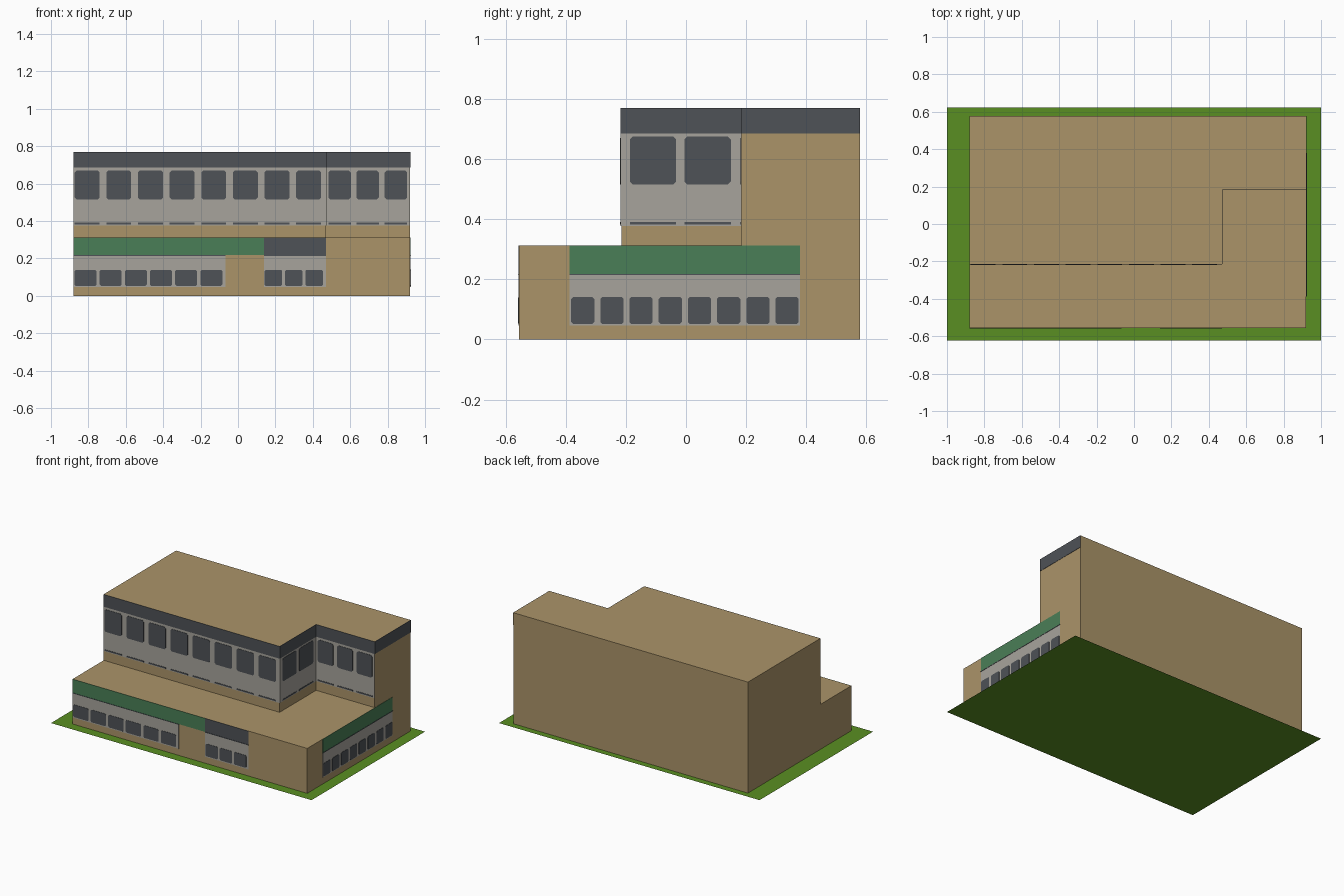
import bpy, bmesh

if "Cube" in bpy.data.objects:
    bpy.data.objects.remove(bpy.data.objects["Cube"])


def linear(c):
    c /= 255
    return c / 12.92 if c <= 0.04045 else ((c + 0.055) / 1.055) ** 2.4


def material(name, r, g, b):
    m = bpy.data.materials.new(name)
    m.diffuse_color = (linear(r), linear(g), linear(b), 1)
    m.use_nodes = True
    m.node_tree.nodes["Principled BSDF"].inputs["Base Color"].default_value = m.diffuse_color
    return m


TAN = material("tan_wall", 171, 148, 105)
DARK = material("dark_grey", 78, 82, 87)
GREY = material("light_grey", 167, 164, 156)
GREEN = material("awning_green", 74, 127, 87)
GRASS = material("grass", 90, 143, 34)


def add_object(name, bm, mat):
    mesh = bpy.data.meshes.new(name)
    bm.to_mesh(mesh)
    bm.free()
    mesh.materials.append(mat)
    ob = bpy.data.objects.new(name, mesh)
    bpy.context.collection.objects.link(ob)
    return ob


def extrude_polys(name, polys, offset, mat):
    """Extrude flat outlines along an offset to make solid parts."""
    bm = bmesh.new()
    for pts in polys:
        face = bm.faces.new([bm.verts.new(p) for p in pts])
        geom = bmesh.ops.extrude_face_region(bm, geom=[face], use_keep_orig=True)["geom"]
        top = [g for g in geom if isinstance(g, bmesh.types.BMVert)]
        bmesh.ops.translate(bm, verts=top, vec=offset)
    bmesh.ops.recalc_face_normals(bm, faces=bm.faces)
    return add_object(name, bm, mat)


def plates(name, side, wall, rects, mat, depth=0.002, cut=0.0):
    """Thin plates on a front (-y) or right (+x) wall; cut bevels the corners."""
    polys = []
    for u0, u1, z0, z1 in rects:
        if cut:
            o = [(u0 + cut, z0), (u1 - cut, z0), (u1, z0 + cut), (u1, z1 - cut),
                 (u1 - cut, z1), (u0 + cut, z1), (u0, z1 - cut), (u0, z0 + cut)]
        else:
            o = [(u0, z0), (u1, z0), (u1, z1), (u0, z1)]
        polys.append([(u, wall, z) if side == "front" else (wall, u, z) for u, z in o])
    offset = (0, -depth, 0) if side == "front" else (depth, 0, 0)
    return extrude_polys(name, polys, offset, mat)


def row(start, pitch, width, count, z0, z1):
    return [(start + i * pitch, start + i * pitch + width, z0, z1) for i in range(count)]


# Lawn: a single flat sheet
bm = bmesh.new()
bm.faces.new([bm.verts.new(p) for p in
              ((-1, -0.622, 0), (1, -0.622, 0), (1, 0.622, 0), (-1, 0.622, 0))])
add_object("lawn", bm, GRASS)

# Building: stepped lower floor and L-shaped upper floor, as one open-bottomed shell
X0, X1, XN = -0.88, 0.92, 0.47            # left, right, notch wall
YF, YU, YN, YB = -0.555, -0.215, 0.185, 0.578   # front, upper front, notch, back
Z1, Z2 = 0.312, 0.77
outline = [(X0, YU), (XN, YU), (XN, YN), (X1, YN), (X1, YB), (X0, YB)]
bm = bmesh.new()
cache = {}


def vert(x, y, z):
    return cache.setdefault((x, y, z), None) or cache.update({(x, y, z): bm.verts.new((x, y, z))}) or cache[(x, y, z)]


def face(*pts):
    bm.faces.new([vert(*p) for p in pts])


face(*[(x, y, Z2) for x, y in outline])                          # upper roof
for i, (a, b) in enumerate(zip(outline, outline[1:] + outline[:1])):   # upper walls
    face((*a, Z1), (*b, Z1), (*b, Z2), (*a, Z2))
face((X0, YF, Z1), (X1, YF, Z1), (X1, YN, Z1), (XN, YN, Z1), (XN, YU, Z1), (X0, YU, Z1))
base = [[(X0, YF), (X1, YF)], [(X1, YF), (X1, YN), (X1, YB)],
        [(X1, YB), (X0, YB)], [(X0, YB), (X0, YU), (X0, YF)]]
for run in base:                                                 # lower walls
    face((*run[0], 0), (*run[-1], 0), *[(*p, Z1) for p in reversed(run)])
bmesh.ops.recalc_face_normals(bm, faces=bm.faces)
add_object("building_walls", bm, TAN)

# Upper floor: dark roof band, grey panels, windows and sill lines
# (name, side, wall position, extent, windows: start, pitch, width, count, z0, z1)
upper = [
    ("upper_front", "front", YU, (X0, XN), (-0.873, 0.1692, 0.133, 8, 0.515, 0.670)),
    ("notch_front", "front", YN, (XN, X1), (0.484, 0.150, 0.119, 3, 0.515, 0.670)),
    ("notch_side", "right", XN, (YU, YN), (-0.187, 0.182, 0.154, 2, 0.515, 0.675)),
]
for name, side, wall, (u0, u1), win in upper:
    plates(name + "_roof_band", side, wall, [(u0, u1, 0.685, Z2)], DARK)
    plates(name + "_panel", side, wall, [(u0, u1, 0.377, 0.685)], GREY)
    plates(name + "_windows", side, wall, row(*win), DARK, 0.004, 0.01)
    plates(name + "_sills", side, wall, row(*win[:4], 0.382, 0.391), DARK, 0.004)
plates("upper_side_roof_band", "right", X1, [(YN, YB, 0.685, Z2)], DARK)

# Lower floor: coloured sign bands, grey panels and windows
lower = [
    ("shop_left", "front", YF, (X0, 0.138), (X0, -0.066), GREEN,
     (-0.874, 0.1346, 0.117, 6, 0.053, 0.139)),
    ("shop_middle", "front", YF, (0.138, XN), (0.138, XN), DARK,
     (0.142, 0.109, 0.094, 3, 0.053, 0.139)),
    ("shop_side", "right", X1, (-0.387, 0.379), (-0.387, 0.379), GREEN,
     (-0.382, 0.0971, 0.077, 8, 0.051, 0.142)),
]
for name, side, wall, band, panel, colour, win in lower:
    plates(name + "_band", side, wall, [(*band, 0.218, Z1)], colour)
    plates(name + "_panel", side, wall, [(*panel, 0.046, 0.218)], GREY)
    plates(name + "_windows", side, wall, row(*win), DARK, 0.004, 0.007)
    plates(name + "_lintel_line", side, wall, [(*panel, 0.214, 0.218)], DARK, 0.004)
